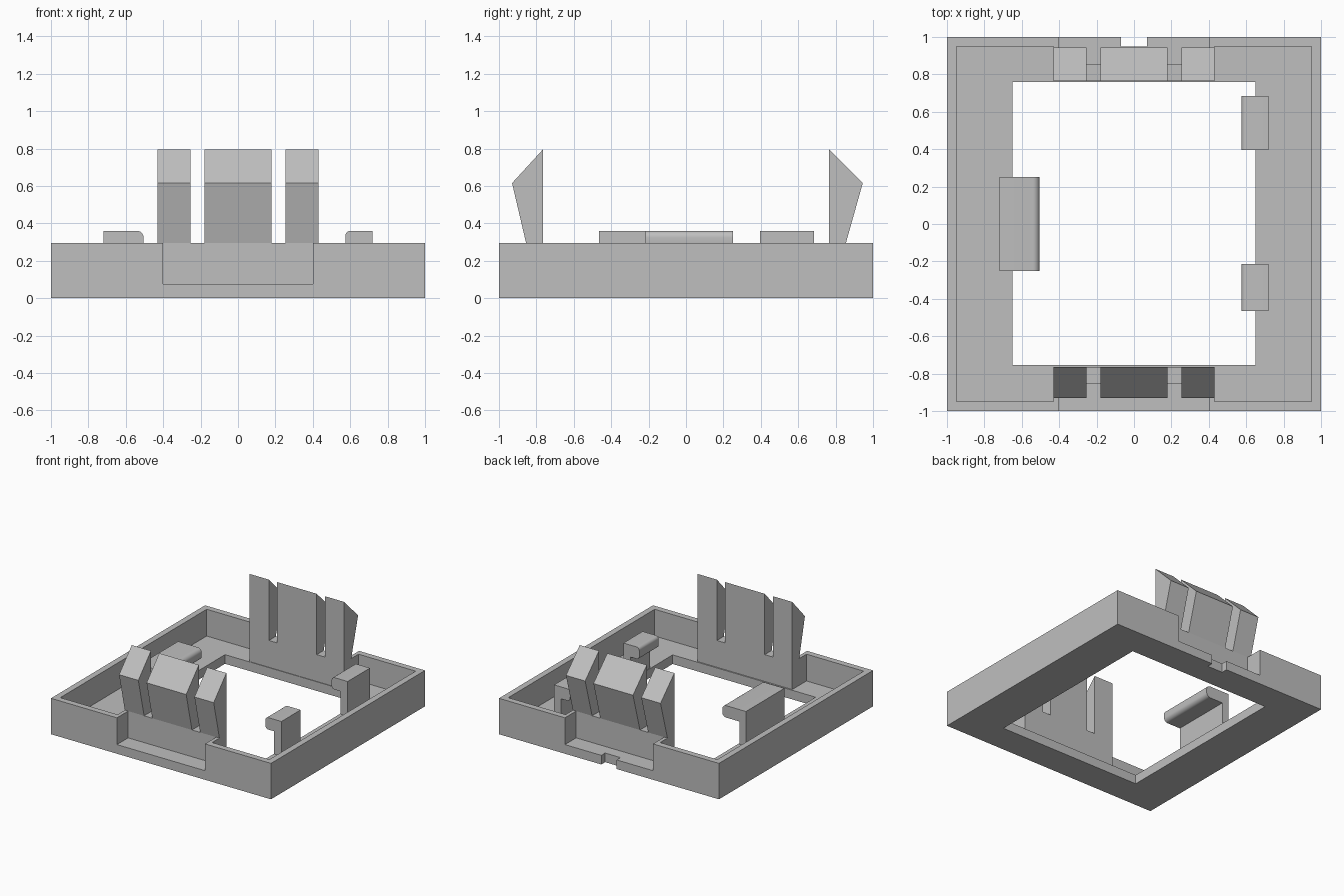
import bpy
import bmesh
import math
from mathutils import Vector

if "Cube" in bpy.data.objects:
    bpy.data.objects.remove(bpy.data.objects["Cube"], do_unlink=True)

grey = bpy.data.materials.new("plain grey")
grey.use_nodes = True
colour = (0.52, 0.52, 0.52, 1)
grey.diffuse_color = colour
grey.node_tree.nodes["Principled BSDF"].inputs["Base Color"].default_value = colour

RIM, FLOOR = 0.295, 0.075
PANEL_IN, PANEL_OUT = 0.765, 0.855


def prism(name, points, axis, start, end):
    """Extrude a closed 2D profile along one axis."""
    def place(a, b):
        return {"X": (start, a, b), "Y": (a, start, b), "Z": (a, b, start)}[axis]
    bm = bmesh.new()
    face = bm.faces.new([bm.verts.new(place(*p)) for p in points])
    out = bmesh.ops.extrude_face_region(bm, geom=[face])
    shift = Vector([end - start if axis == a else 0 for a in "XYZ"])
    bmesh.ops.translate(bm, vec=shift,
                        verts=[v for v in out["geom"] if isinstance(v, bmesh.types.BMVert)])
    bmesh.ops.recalc_face_normals(bm, faces=bm.faces)
    mesh = bpy.data.meshes.new(name)
    bm.to_mesh(mesh)
    bm.free()
    mesh.materials.append(grey)
    obj = bpy.data.objects.new(name, mesh)
    bpy.context.scene.collection.objects.link(obj)
    return obj


def block(name, x0, x1, y0, y1, z0, z1):
    return prism(name, [(x0, y0), (x1, y0), (x1, y1), (x0, y1)], "Z", z0, z1)


def carve(obj, cutters):
    """Subtract cutters, keep the resulting mesh, then discard the cutters."""
    for cutter in cutters:
        cutter.hide_render = True
        mod = obj.modifiers.new("cut", "BOOLEAN")
        mod.operation, mod.solver, mod.object = "DIFFERENCE", "EXACT", cutter
    graph = bpy.context.evaluated_depsgraph_get()
    mesh = bpy.data.meshes.new_from_object(obj.evaluated_get(graph))
    obj.modifiers.clear()
    obj.data = mesh
    for cutter in cutters:
        bpy.data.objects.remove(cutter, do_unlink=True)


# Tray: the pocket leaves rim walls, latch panels and short return walls
tray = block("tray", -1, 1, -1, 1, 0, RIM)
quarter = [(0.43, PANEL_IN), (0.43, 0.95), (0.95, 0.95)]
pocket = (quarter + [(x, -y) for x, y in reversed(quarter)]
          + [(-x, -y) for x, y in quarter] + [(-x, y) for x, y in reversed(quarter)])
carve(tray, [
    prism("pocket_cutter", pocket, "Z", FLOOR, 0.5),
    block("opening_cutter", -0.65, 0.65, -0.755, 0.76, -0.1, 0.2),
    block("front_gap_cutter", -0.4, 0.4, -1.1, -PANEL_OUT, FLOOR, 0.5),
    block("back_gap_cutter", -0.4, 0.4, PANEL_OUT, 1.1, FLOOR, 0.5),
    block("back_notch_cutter", -0.07, 0.07, 0.95, 1.1, -0.1, 0.2),
])

# Three wedge-headed latch prongs on each panel
for side, sign, reach in (("front", -1, 0.93), ("back", 1, 0.945)):
    wedge = [(PANEL_IN, RIM), (PANEL_OUT, RIM), (reach, 0.615), (PANEL_IN, 0.795)]
    wedge = [(sign * y, z) for y, z in wedge]
    for part, x0, x1 in (("right", -0.43, -0.255), ("middle", -0.18, 0.18), ("left", 0.255, 0.43)):
        prism(f"{side}_{part}_prong", wedge, "X", x0, x1)


def hook(name, back, post, tip, y0, y1, radius):
    """Upright post with a lip that overhangs the opening and has a rounded end."""
    top, under = 0.36, 0.262
    s = 1 if tip > back else -1
    profile = [(back, FLOOR), (post, FLOOR), (post, under)]
    for centre_z, first in ((under + radius, -90), (top - radius, 0)):
        for step in range(7):
            a = math.radians(first + step * 15)
            profile.append((tip - s * radius + s * radius * math.cos(a),
                            centre_z + radius * math.sin(a)))
    profile.append((back, top))
    obj = prism(name, profile, "Y", y0, y1)
    bpy.ops.object.select_all(action="DESELECT")
    obj.select_set(True)
    bpy.context.view_layer.objects.active = obj
    bpy.ops.object.shade_smooth_by_angle(angle=math.radians(30))


# Retaining hooks along the sides
hook("right_hook", -0.72, -0.66, -0.505, -0.25, 0.25, 0.035)
hook("left_back_hook", 0.72, 0.655, 0.575, 0.395, 0.685, 0.025)
hook("left_front_hook", 0.72, 0.655, 0.575, -0.465, -0.215, 0.025)
